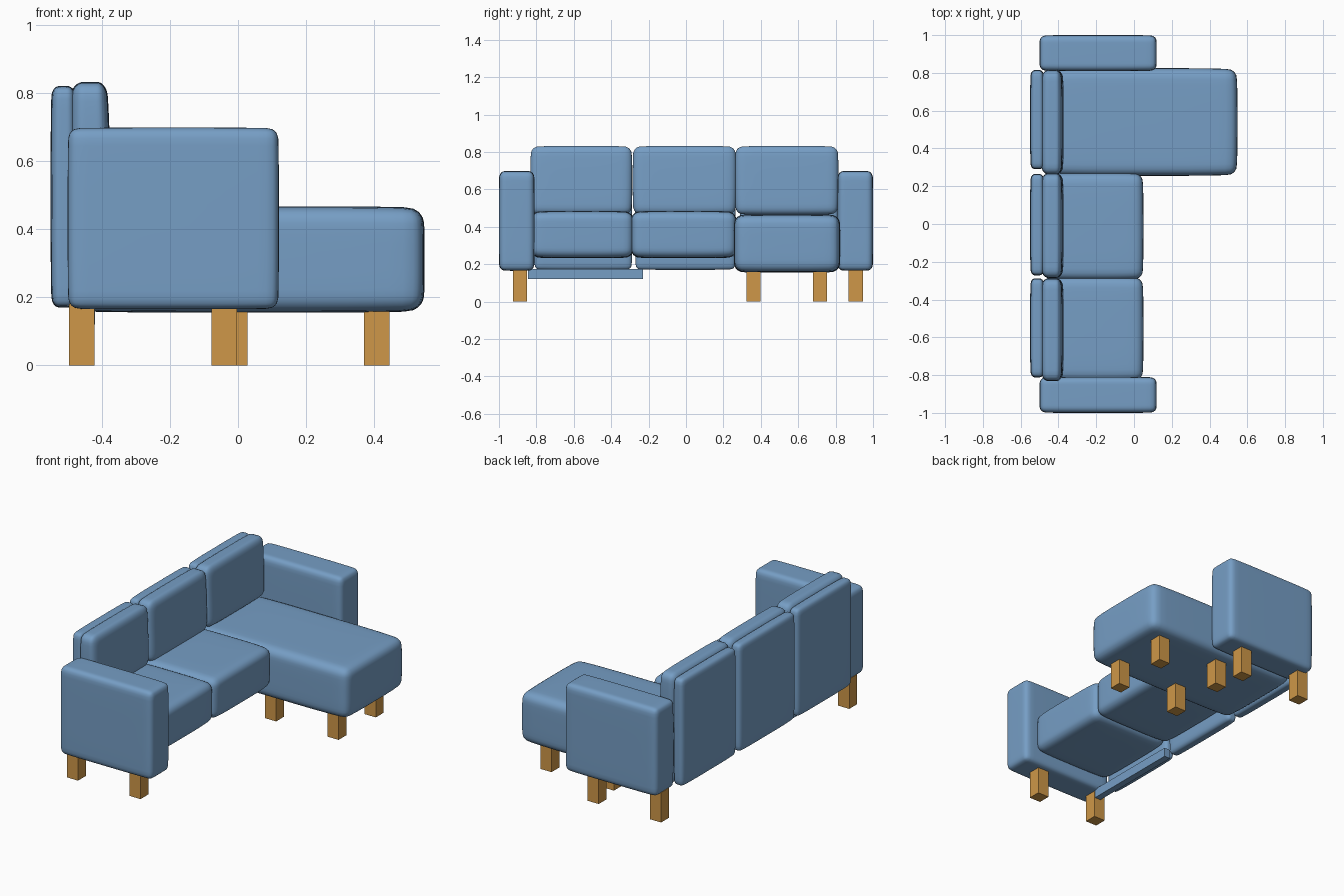
import bpy, bmesh, math
from mathutils import Vector

if "Cube" in bpy.data.objects:
    bpy.data.objects.remove(bpy.data.objects["Cube"])


def material(name, rgb):
    m = bpy.data.materials.new(name)
    m.diffuse_color = (*rgb, 1)
    m.use_nodes = True
    m.node_tree.nodes["Principled BSDF"].inputs["Base Color"].default_value = m.diffuse_color
    return m


fabric = material("blue fabric", (0.181, 0.342, 0.558))
wood = material("oak wood", (0.62, 0.31, 0.065))


def finish(bm, name, mat, centre, smooth):
    me = bpy.data.meshes.new(name)
    for f in bm.faces:
        f.smooth = smooth
    bm.to_mesh(me)
    bm.free()
    ob = bpy.data.objects.new(name, me)
    ob.location = centre
    me.materials.append(mat)
    bpy.context.collection.objects.link(ob)
    return ob


def extents(x, y, z):
    lo, hi = Vector((x[0], y[0], z[0])), Vector((x[1], y[1], z[1]))
    return (lo + hi) / 2, (hi - lo) / 2


def block(name, x, y, z, mat):
    """Plain sharp-edged box."""
    c, h = extents(x, y, z)
    bm = bmesh.new()
    bmesh.ops.create_cube(bm, size=2)
    bmesh.ops.scale(bm, vec=h, verts=bm.verts)
    return finish(bm, name, mat, c, False)


def cushion(name, x, y, z, r, bulge=(0, 0, 0), taper=0.0):
    """Rounded box; bulge draws each axis in towards the rim of its faces,
    taper pulls the front (+x) side back towards the top."""
    c, h = extents(x, y, z)
    bm = bmesh.new()
    bmesh.ops.create_cube(bm, size=2)
    bmesh.ops.subdivide_edges(bm, edges=bm.edges[:], cuts=19, use_grid_fill=True)
    for v in bm.verts:
        p = Vector([math.sin(t * math.pi / 2) * s for t, s in zip(v.co, h)])
        q = Vector([max(-(s - r), min(s - r, t)) for t, s in zip(p, h)])
        p = q + (p - q).normalized() * r
        u = [p[i] / h[i] for i in range(3)]
        for i in range(3):
            j, k = (i + 1) % 3, (i + 2) % 3
            p[i] -= u[i] * bulge[i] * (u[j] ** 4 + u[k] ** 4) / 2
        if u[0] > 0:
            p.x -= taper * u[0] * (u[2] + 1) / 2
        v.co = p
    return finish(bm, name, fabric, c, True)


# arms
for side, s in (("left", -1), ("right", 1)):
    cushion(side + "_arm", (-0.50, 0.12), sorted((s * 0.81, s * 1.0)),
            (0.165, 0.698), 0.03, (0.006, 0.004, 0.004))

# seat cushions and chaise
cushion("left_seat", (-0.485, 0.05), (-0.83, -0.28), (0.232, 0.485), 0.04, (0.012, 0.012, 0.01))
cushion("middle_seat", (-0.485, 0.05), (-0.295, 0.27), (0.232, 0.485), 0.04, (0.012, 0.012, 0.01))
cushion("chaise_seat", (-0.485, 0.548), (0.255, 0.825), (0.155, 0.467), 0.045, (0.015, 0.012, 0.008))

# back cushions with the upright panels behind them
for name, cy, py in (("left", (-0.832, -0.288), (-0.812, -0.288)),
                     ("middle", (-0.285, 0.268), (-0.272, 0.265)),
                     ("right", (0.262, 0.815), (0.29, 0.815))):
    cushion(name + "_back_cushion", (-0.492, -0.37), cy, (0.465, 0.832), 0.035,
            (0.008, 0.014, 0.008), 0.012)
    cushion(name + "_back_panel", (-0.55, -0.475), py, (0.17, 0.82), 0.025,
            (0.006, 0.006, 0.006))

# loose support rail under the back
block("support_rail", (-0.46, -0.42), (-0.845, -0.23), (0.12, 0.175), fabric)

# legs: two per arm, four under the chaise
W = 0.0375
legs = [(x, y, 0.18) for y in (-0.8875, 0.9075) for x in (-0.458, -0.041)]
legs += [(x, y, 0.175) for y in (0.362, 0.7175) for x in (-0.01, 0.407)]
for i, (x, y, top) in enumerate(legs, 1):
    block("leg_%d" % i, (x - W, x + W), (y - W, y + W), (0, top), wood)
